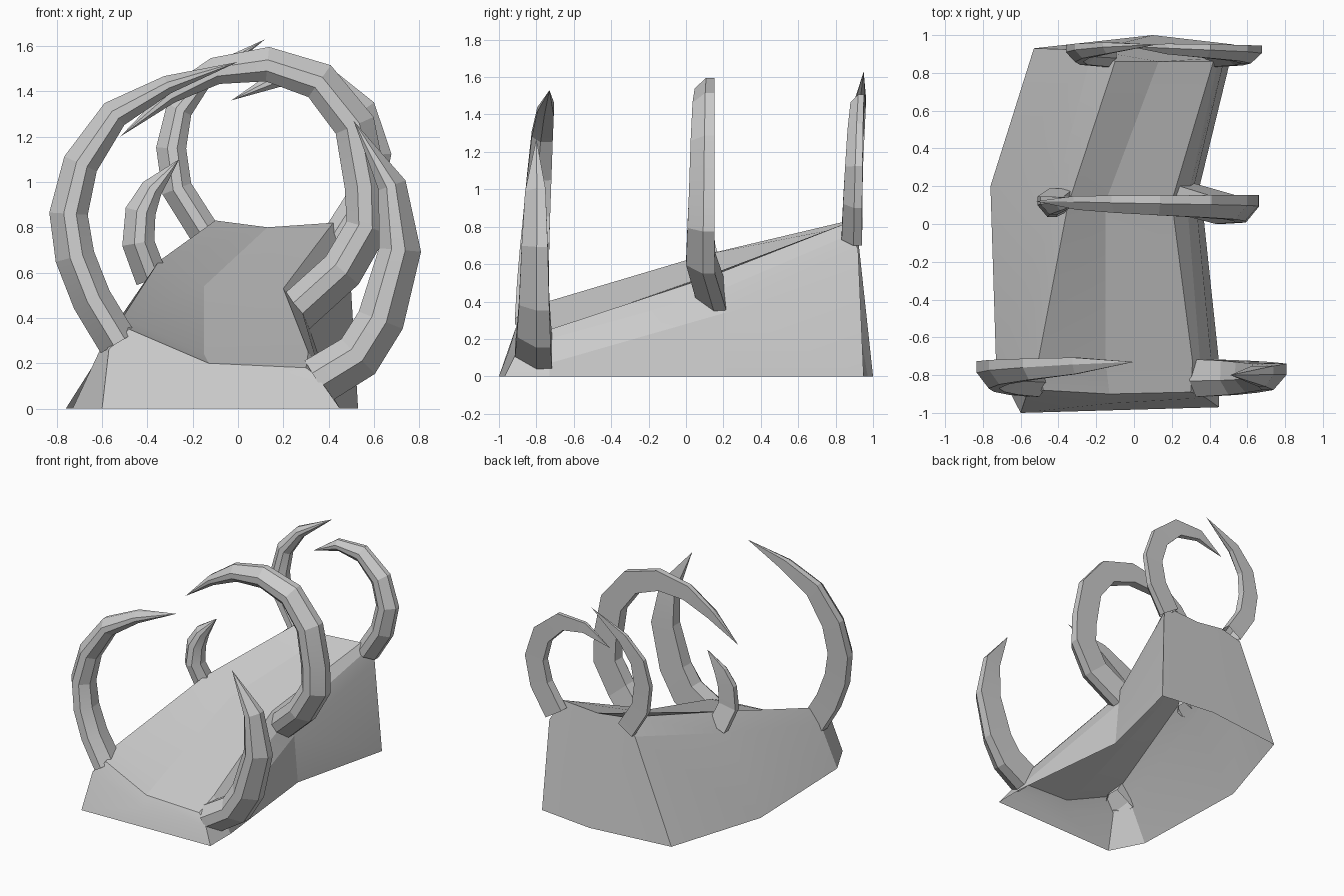
import bpy, bmesh
from mathutils import Vector

if "Cube" in bpy.data.objects:
    bpy.data.objects.remove(bpy.data.objects["Cube"])


def finish(name, bm, angle):
    bmesh.ops.recalc_face_normals(bm, faces=bm.faces)
    me = bpy.data.meshes.new(name)
    bm.to_mesh(me)
    bm.free()
    ob = bpy.data.objects.new(name, me)
    bpy.context.collection.objects.link(ob)
    bpy.ops.object.select_all(action='DESELECT')
    ob.select_set(True)
    bpy.context.view_layer.objects.active = ob
    bpy.ops.object.shade_smooth_by_angle(angle=angle)
    return ob


# Ramp shell: cross-sections from front to back, each running left foot,
# left rail, left floor edge, floor crease, right floor edge,
# right rail top, right rail bottom, right foot
stations = [
    [(-.60, -1, 0), (-.57, -.91, .26), (-.48, -.88, .35), (-.13, -.90, .20),
     (.30, -.89, .18), (.34, -.90, .15), (.38, -.92, .10), (.45, -.97, 0)],
    [(-.73, -.75, 0), (-.59, -.75, .30), (-.51, -.74, .40), (-.15, -.73, .24),
     (.31, -.73, .25), (.35, -.73, .20), (.41, -.73, .07), (.45, -.73, 0)],
    [(-.76, .20, 0), (-.43, .12, .52), (-.35, .10, .65), (-.15, .12, .54),
     (.20, .12, .53), (.28, .13, .44), (.32, .21, .34), (.35, .21, 0)],
    [(-.53, .93, 0), (-.22, .92, .74), (-.10, .86, .83), (.13, .86, .80),
     (.42, .86, .82), (.45, .88, .76), (.49, .92, .68), (.53, .95, 0)],
]
bm = bmesh.new()
rows = [[bm.verts.new(p) for p in s] for s in stations]
for a, b in zip(rows, rows[1:]):
    for i in range(7):
        bm.faces.new((a[i], a[i + 1], b[i + 1], b[i]))

# Front lip and back wall close the ends, the underside stays open
f, b = rows[0], rows[-1]
lip = bm.verts.new((-.13, -.95, .13))
for loop in ((f[0], f[1], lip, f[6], f[7]), (f[1], f[2], f[3], lip),
             (lip, f[3], f[4], f[5], f[6])):
    bm.faces.new(loop)
heel = bm.verts.new((.10, 1, 0))
bm.faces.new((b[0], b[1], b[2], b[3], heel))
bm.faces.new((heel, b[3], b[4], b[5], b[6], b[7]))
finish("ramp_body", bm, 0.2)

# Horn section: (outward, depth), flat at the back and bevelled at the front
SECTION = [(-.95, .9), (1, .9), (1, .1), (.25, -1), (-.4, -1), (-1, -.2)]


def horn(name, path, r, depth, y0, y1, side, root=0):
    """Tapered horn along an (x, z) path, leaning from y0 to y1; root shifts its foot in y."""
    bm = bmesh.new()
    n = len(path) - 1
    rings = []
    for k in range(n):
        t = k / n
        x, z = path[k]
        p0, p1 = Vector(path[max(k - 1, 0)]), Vector(path[k + 1])
        tan = (p1 - p0).normalized()
        out = Vector((tan.y, -tan.x)) * side
        s = 1 - t ** 4
        y = y0 + (y1 - y0) * t ** 1.5 + (root if k == 0 else 0)
        rings.append([bm.verts.new((x + out.x * u * r * s, y + v * depth * (1 - .45 * t) * s ** .3,
                                    z + out.y * u * r * s)) for u, v in SECTION])
    tip = bm.verts.new((path[-1][0], y1, path[-1][1]))
    m = len(SECTION)
    for a, b in zip(rings, rings[1:]):
        for i in range(m):
            bm.faces.new((a[i], a[(i + 1) % m], b[(i + 1) % m], b[i]))
    for i in range(m):
        bm.faces.new((rings[-1][i], rings[-1][(i + 1) % m], tip))
    finish(name, bm, 0.2)


# Three pairs of horns, each of a different length
horn("front_left_horn",
     [(-.53, .29), (-.645, .48), (-.72, .67), (-.748, .86), (-.695, 1.08),
      (-.545, 1.30), (-.31, 1.43), (0, 1.53)], .088, .095, -.82, -.73, -1)
horn("front_right_horn",
     [(.35, .12), (.53, .23), (.63, .39), (.715, .70), (.68, .985), (.51, 1.27)],
     .107, .105, -.81, -.80, 1)
horn("middle_left_horn",
     [(-.38, .57), (-.44, .73), (-.43, .87), (-.38, .97), (-.26, 1.10)],
     .072, .065, .09, .12, -1, .04)
horn("middle_right_horn",
     [(.25, .42), (.46, .61), (.57, .80), (.565, .98), (.515, 1.25), (.36, 1.445),
      (.13, 1.52), (-.10, 1.49), (-.30, 1.38), (-.52, 1.20)], .095, .085, .08, .12, 1, .06)
horn("back_left_horn",
     [(-.15, .78), (-.27, .97), (-.295, 1.15), (-.26, 1.32), (-.14, 1.47), (.12, 1.63)],
     .068, .058, .89, .95, -1)
horn("back_right_horn",
     [(.44, .74), (.56, .93), (.60, 1.12), (.54, 1.31), (.38, 1.45), (.18, 1.46), (-.03, 1.36)],
     .078, .058, .89, .94, 1)
